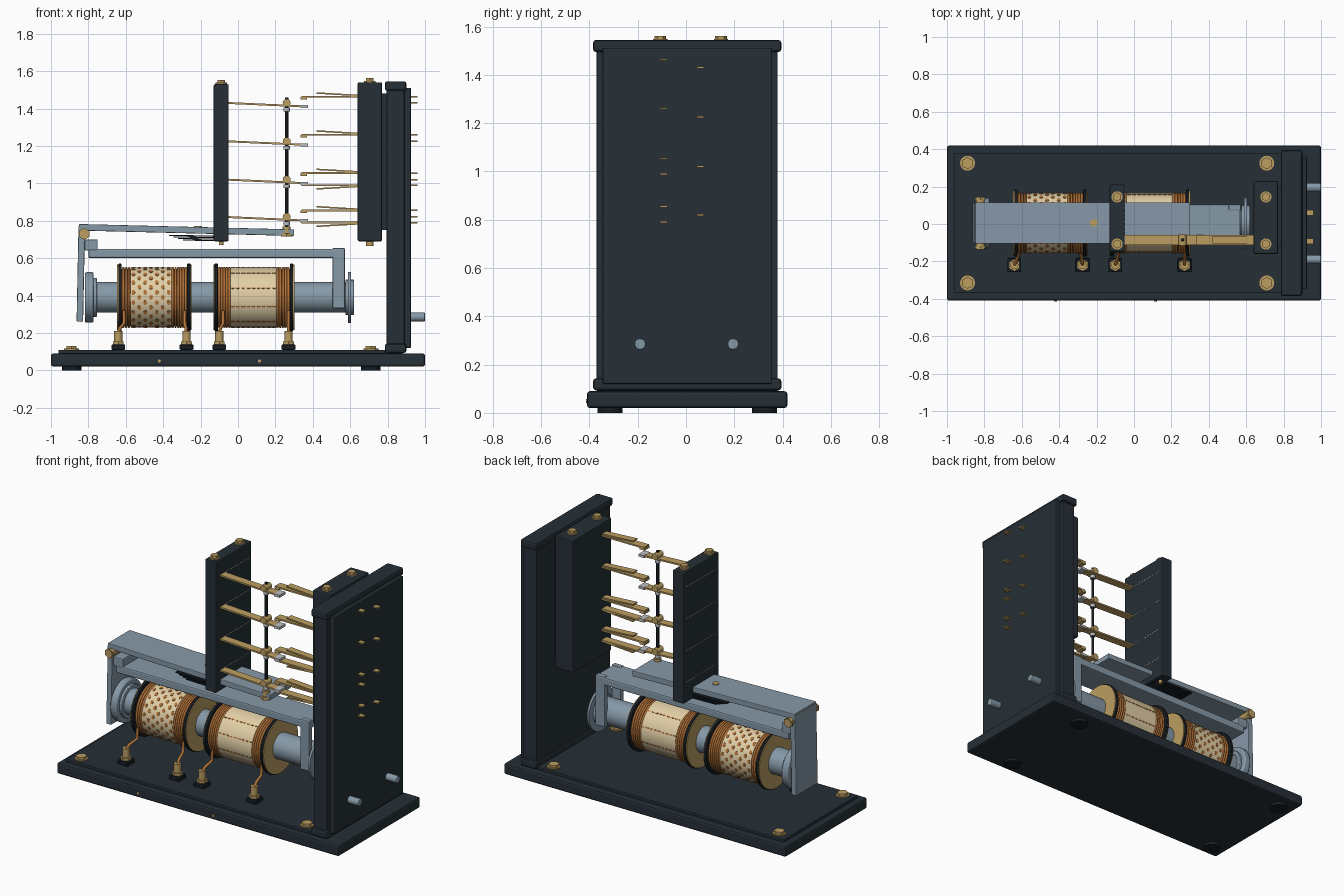
import bpy, math
from mathutils import Vector

cube = bpy.data.objects.get("Cube")
if cube:
    bpy.data.objects.remove(cube, do_unlink=True)


def material(name, *rgb):
    m = bpy.data.materials.new(name)
    m.use_nodes = True
    m.diffuse_color = (*rgb, 1)
    m.node_tree.nodes["Principled BSDF"].inputs["Base Color"].default_value = (*rgb, 1)
    return m


navy = material("dark navy", 0.019, 0.029, 0.037)
black = material("black", 0.008, 0.012, 0.016)
steel = material("blue steel", 0.24, 0.32, 0.39)
brass = material("brass", 0.50, 0.34, 0.12)
copper = material("copper", 0.45, 0.17, 0.04)
paper = material("cream paper", 0.76, 0.62, 0.38)
silver = material("silver", 0.50, 0.52, 0.54)
MID = 0.005      # depth of the model's middle plane
CORE_Z = 0.39    # height of the magnet axis


def finish(name, mat, bevel=0):
    o = bpy.context.object
    o.name = name
    o.data.materials.append(mat)
    if bevel:
        b = o.modifiers.new("bevel", "BEVEL")
        b.width, b.segments = bevel, 2
    return o


def box(name, x, y, z, mat, bevel=0, tilt=0):
    """Box from three (min, max) ranges, turned about y by tilt."""
    bpy.ops.mesh.primitive_cube_add(size=1, location=[sum(r) / 2 for r in (x, y, z)], rotation=(0, tilt, 0))
    o = bpy.context.object
    for v in o.data.vertices:
        v.co = [c * (r[1] - r[0]) for c, r in zip(v.co, (x, y, z))]
    return finish(name, mat, bevel)


def rod(name, a, b, r, mat, sides=32, bevel=0):
    """Cylinder between two points."""
    a, b = Vector(a), Vector(b)
    bpy.ops.mesh.primitive_cylinder_add(vertices=sides, radius=r, depth=(b - a).length, location=(a + b) / 2,
                                        rotation=(b - a).to_track_quat("Z", "Y").to_euler())
    o = finish(name, mat, bevel)
    if sides > 8:
        bpy.ops.object.shade_smooth_by_angle(angle=math.radians(35))
    return o


def disc(name, x0, x1, r, mat, bevel=0):
    return rod(name, (x0, MID, CORE_Z), (x1, MID, CORE_Z), r, mat, 48, bevel)


def bolt(name, x, y, z, r=0.03):
    rod(name + "_washer", (x, y, z), (x, y, z + 0.008), r, brass, 24)
    rod(name + "_head", (x, y, z + 0.008), (x, y, z + 0.022), r * 0.8, brass, 6)


def wire(name, points, r, mat):
    c = bpy.data.curves.new(name, "CURVE")
    c.dimensions, c.bevel_depth, c.bevel_resolution = "3D", r, 2
    s = c.splines.new("POLY")
    s.points.add(len(points) - 1)
    for p, q in zip(s.points, points):
        p.co = (*q, 1)
    c.materials.append(mat)
    o = bpy.data.objects.new(name, c)
    bpy.context.collection.objects.link(o)


# Base with feet and corner screws
box("base", (-1, 1), (-0.41, 0.42), (0.02, 0.09), navy, 0.012)
box("base_top", (-0.96, 0.88), (-0.37, 0.38), (0.09, 0.11), navy, 0.004)
for x in (-0.89, 0.71):
    for y in (-0.315, 0.325):
        rod("foot", (x, y, 0), (x, y, 0.02), 0.052, black)
        bolt("base_screw", x, y, 0.108, 0.04)
for x in (-0.42, 0.115):
    rod("front_pin", (x, -0.414, 0.05), (x, -0.40, 0.05), 0.008, brass, 12)

# Upright panel with end rails and cover plate
box("panel", (0.795, 0.89), (-0.37, 0.38), (0.10, 1.54), navy, 0.006)
for z in (0.093, 1.495):
    box("panel_rail", (0.785, 0.90), (-0.385, 0.395), (z, z + 0.05), navy, 0.012)
box("cover_plate", (0.89, 0.925), (-0.345, 0.355), (0.12, 1.51), navy, 0.005)
for y in (-0.19, 0.195):
    rod("side_pin", (0.92, y, 0.285), (1.0, y, 0.285), 0.023, steel, 16, 0.004)

# Contact columns
box("moving_column", (-0.13, -0.05), (-0.15, 0.21), (0.69, 1.53), navy, 0.007)
box("fixed_column", (0.64, 0.77), (-0.16, 0.23), (0.69, 1.54), navy, 0.007)
for y in (-0.107, 0.145):
    bolt("moving_column_bolt", -0.09, y, 1.53)
    bolt("fixed_column_bolt", 0.705, y, 1.54)
    rod("moving_column_stud", (-0.09, y, 0.67), (-0.09, y, 0.69), 0.012, brass, 12)
    rod("fixed_column_stud", (0.705, y, 0.665), (0.705, y, 0.69), 0.02, brass, 12)
box("column_bracket", (0.76, 0.80), (-0.12, 0.19), (0.75, 1.48), navy)

# Moving contacts, push rod and seam lines
CY = -0.085
moving_z = (1.43, 1.225, 1.02, 0.82)
for z in moving_z:
    box("moving_spring", (-0.08, 0.35), (CY - 0.026, CY + 0.026), (z - 0.014, z - 0.004), brass, tilt=0.045)
    box("moving_tip", (0.335, 0.375), (CY - 0.03, CY + 0.03), (z - 0.028, z - 0.012), silver)
    rod("rod_collar", (0.26, CY - 0.03, z), (0.26, CY + 0.03, z), 0.021, brass, 16)
    rod("rod_spacer", (0.26, CY, z - 0.045), (0.26, CY, z - 0.025), 0.017, silver, 16)
    box("rear_terminal", (0.92, 0.96), (0.045, 0.075), (z - 0.004, z + 0.004), brass)
    for x in (-0.13, -0.05):
        for i in range(12):
            y = -0.11 + i * 0.025
            box("column_seam", (x - 0.002, x + 0.002), (y, y + 0.016), (z + 0.001, z + 0.005), silver)
rod("push_rod", (0.26, CY, 0.74), (0.26, CY, 1.46), 0.009, black, 12)
rod("push_rod_foot", (0.26, CY, 0.715), (0.26, CY, 0.735), 0.035, brass, 6)
rod("push_rod_socket", (0.26, CY, 0.735), (0.26, CY, 0.77), 0.022, brass, 16)

# Fixed contacts, each with a stiffener leaf and terminal tab
for z, side in ((1.463, 1), (1.26, 1), (1.055, 1), (0.99, -1), (0.855, 1), (0.79, -1)):
    box("fixed_spring", (0.34, 0.66), (CY - 0.026, CY + 0.026), (z - 0.005, z + 0.005), brass)
    mid = z + side * 0.013
    box("spring_stiffener", (0.42, 0.65), (CY - 0.022, CY + 0.022), (mid - 0.004, mid + 0.004), brass, tilt=side * 0.06)
    tip = z - side * 0.008
    box("fixed_tip", (0.335, 0.37), (CY - 0.026, CY + 0.026), (tip - 0.007, tip + 0.007), brass)
    box("terminal_tab", (0.92, 0.96), (CY - 0.022, CY + 0.008), (z - 0.004, z + 0.004), brass)

# Armature: tilted plate, hanging arm and hinge
W = (-0.105, 0.115)
box("armature_plate", (-0.85, 0.30), W, (0.733, 0.768), steel, 0.004, tilt=0.025)
box("armature_arm", (-0.858, -0.823), W, (0.26, 0.77), steel, 0.005, tilt=0.02)
rod("hinge_pin", (-0.822, -0.135, 0.73), (-0.822, 0.145, 0.73), 0.024, brass, 24)
for y in (-0.132, 0.128):
    rod("hinge_cap", (-0.822, y, 0.73), (-0.822, y + 0.014, 0.73), 0.032, brass, 6)
rod("armature_screw", (-0.215, MID, 0.74), (-0.215, MID, 0.772), 0.02, brass, 16)
for i in range(4):
    box("spring_pack", (-0.37 + i * 0.025, -0.07), W, (0.716 - i * 0.008, 0.722 - i * 0.008), black, tilt=0.02)

# Yoke around the magnet
Y = (-0.095, 0.105)
box("yoke_bar", (-0.80, 0.57), Y, (0.60, 0.65), steel, 0.008)
box("yoke_hinge_block", (-0.82, -0.75), Y, (0.64, 0.70), steel, 0.006)
for y in (Y[0], Y[1] - 0.035):
    box("yoke_leg", (0.505, 0.572), (y, y + 0.035), (0.33, 0.655), steel, 0.008)

# Magnet core and pole discs
disc("core", -0.77, 0.61, 0.082, steel)
disc("left_pole", -0.818, -0.772, 0.135, steel, 0.008)
disc("left_pole_step", -0.775, -0.755, 0.105, steel, 0.004)
disc("right_pole", 0.589, 0.603, 0.137, steel)
disc("right_pole_nut", 0.575, 0.62, 0.095, steel, 0.004)


def flange(x, out):
    a, b = sorted((x, x + out * 0.018))
    disc("flange", a, b, 0.18, black, 0.003)
    a, b = sorted((x + out * 0.018, x + out * 0.024))
    disc("flange_face", a, b, 0.175, brass)


def mark(x, angle, r, sx, sy):
    """Flat copper mark lying on the paper wrap."""
    bpy.ops.mesh.primitive_cylinder_add(vertices=8, radius=1, depth=0.006, rotation=(-angle, 0, 0),
                                        location=(x, MID + r * math.sin(angle), CORE_Z + r * math.cos(angle)))
    o = bpy.context.object
    o.scale = (sx, sy, 1)
    finish("winding_mark", copper)


def coil(x0, x1, p0, p1, columns, rows, sx, sy):
    flange(x0, -1)
    flange(x1, 1)
    disc("winding", x0, x1, 0.152, copper)
    disc("paper_wrap", p0, p1, 0.160, paper)
    # Exposed turns on both sides of the wrap
    for a, b in ((x0, p0), (p1, x1)):
        n = round((b - a) / 0.014)
        for i in range(n):
            bpy.ops.mesh.primitive_torus_add(major_radius=0.156, minor_radius=0.0075, major_segments=40,
                                             minor_segments=6, rotation=(0, math.pi / 2, 0),
                                             location=(a + (i + 0.5) * (b - a) / n, MID, CORE_Z))
            finish("wire_turn", copper)
            bpy.ops.object.shade_smooth()
    for i in range(columns):
        for j in range(rows):
            turn = j + (0.5 * (i % 2) if columns < 8 else 0)
            mark(p0 + (i + 0.5) * (p1 - p0) / columns, 2 * math.pi * turn / rows, 0.1595, sx, sy)


coil(-0.622, -0.272, -0.575, -0.355, 7, 18, 0.010, 0.013)
coil(-0.107, 0.277, -0.04, 0.205, 9, 10, 0.011, 0.004)

# Coil terminals with lead wires
for x, lead in ((-0.64, 0.03), (-0.275, -0.01), (-0.10, 0.02), (0.27, 0.0)):
    y = -0.22
    box("terminal_base", (x - 0.037, x + 0.037), (y - 0.037, y + 0.037), (0.11, 0.138), black, 0.005)
    rod("terminal_nut", (x, y, 0.138), (x, y, 0.155), 0.033, brass, 6)
    rod("terminal_post", (x, y, 0.155), (x, y, 0.21), 0.022, brass, 20)
    wire("lead_wire", [(x, y, 0.20), (x + lead * 0.3, y + 0.02, 0.225), (x + lead, y + 0.07, 0.25),
                       (x + lead, y + 0.075, 0.32)], 0.009, copper)
